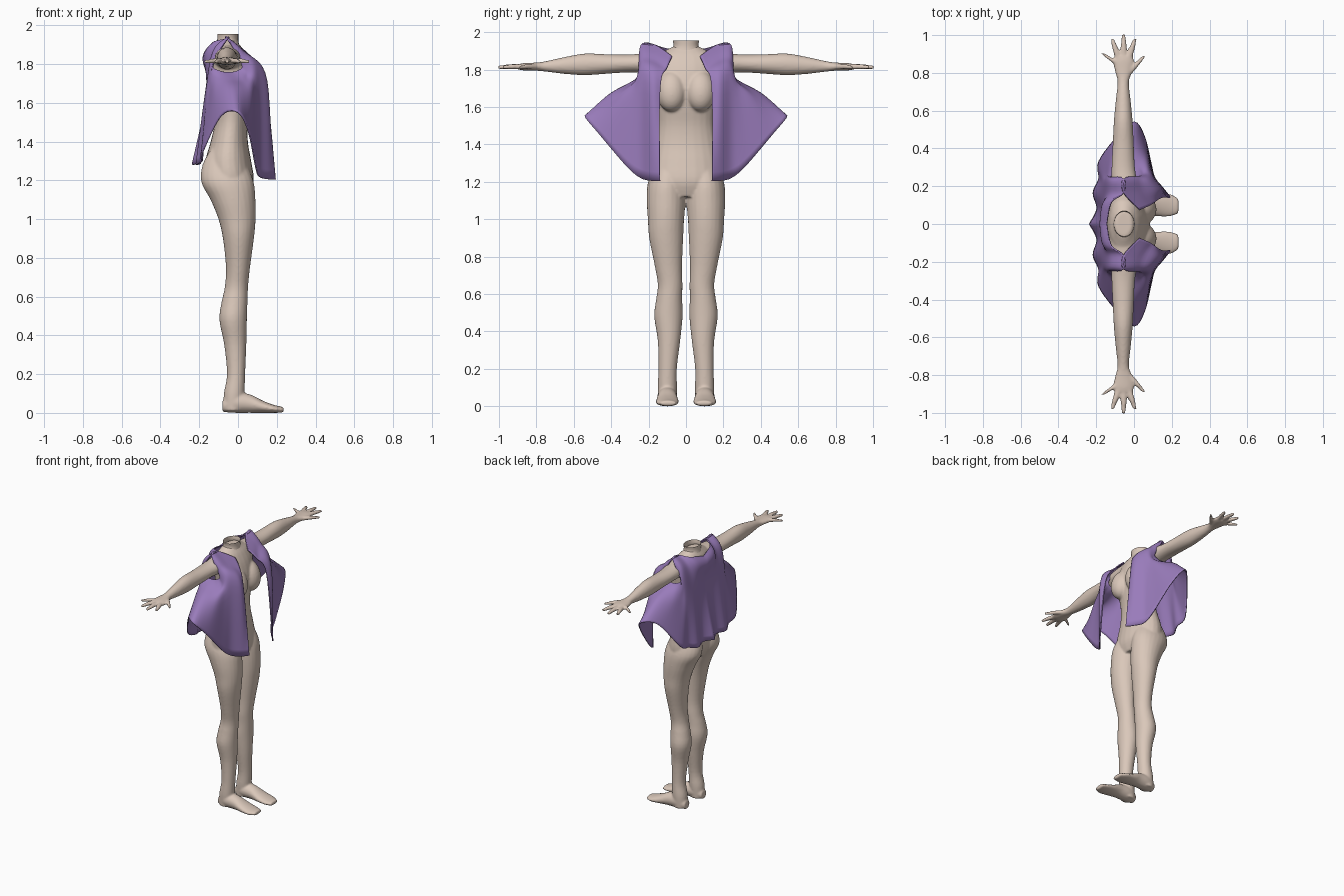
import bpy, bmesh, math
from mathutils import Vector, Matrix

cube = bpy.data.objects.get("Cube")
if cube:
    bpy.data.objects.remove(cube)


def material(name, color):
    m = bpy.data.materials.new(name)
    m.use_nodes = True
    m.diffuse_color = (*color, 1)
    m.node_tree.nodes["Principled BSDF"].inputs["Base Color"].default_value = (*color, 1)
    return m


skin = material("skin", (0.7, 0.575, 0.49))
purple = material("purple cloth", (0.32, 0.2, 0.495))


def spline(points, steps):
    """Smooth curve through tuples of any length."""
    pts = [Vector(p) for p in points]
    out = []
    for i in range(len(pts) - 1):
        a, b = pts[max(i - 1, 0)], pts[i]
        c, d = pts[i + 1], pts[min(i + 2, len(pts) - 1)]
        for k in range(steps):
            t = k / steps
            out.append(0.5 * (2 * b + (c - a) * t + (2 * a - 5 * b + 4 * c - d) * t ** 2
                              + (3 * b - a - 3 * c + d) * t ** 3))
    return out + [pts[-1]]


def loft(bm, rings, axis, side=1, steps=4, sides=24, capped=True):
    """Skin elliptical rings (x, y, z, radius, radius) set across an axis."""
    u, v = [i for i in range(3) if i != axis]
    loops = []
    for ring in spline(rings, steps):
        loop = []
        for k in range(sides):
            a = math.tau * k / sides
            p = Vector(ring[:3])
            p[u] += ring[3] * math.cos(a)
            p[v] += ring[4] * math.sin(a)
            p.y *= side
            loop.append(bm.verts.new(p))
        loops.append(loop)
    faces = []
    for lo, hi in zip(loops, loops[1:]):
        for k in range(sides):
            n = (k + 1) % sides
            faces.append(bm.faces.new((lo[k], lo[n], hi[n], hi[k])))
    if capped:
        faces += [bm.faces.new(loops[0]), bm.faces.new(loops[-1])]
    bmesh.ops.recalc_face_normals(bm, faces=faces)


def finish(bm, name, mat):
    mesh = bpy.data.meshes.new(name)
    bm.to_mesh(mesh)
    bm.free()
    mesh.materials.append(mat)
    mesh.shade_smooth()
    ob = bpy.data.objects.new(name, mesh)
    bpy.context.scene.collection.objects.link(ob)
    return ob


# Body: torso, legs, feet, arms and hands fused into one skin
torso = [(-.03, 0, 1.12, .09, .15), (-.04, 0, 1.2, .122, .197), (-.05, 0, 1.3, .118, .192),
         (-.045, 0, 1.4, .096, .168), (-.035, 0, 1.5, .086, .15), (-.03, 0, 1.6, .1, .155),
         (-.03, 0, 1.7, .115, .165), (-.04, 0, 1.8, .103, .175), (-.05, 0, 1.87, .08, .16),
         (-.054, 0, 1.905, .058, .105), (-.055, 0, 1.925, .045, .065)]
leg = [(-.07, .085, 1.36, .07, .055), (-.068, .092, 1.28, .115, .082), (-.054, .104, 1.19, .135, .101),
       (-.026, .106, 1.1, .116, .104), (-.005, .107, 1, .096, .097), (.002, .106, .9, .08, .091),
       (0, .094, .75, .062, .073), (-.008, .085, .65, .06, .066), (-.018, .09, .57, .067, .07),
       (-.025, .094, .48, .071, .076), (-.014, .091, .35, .057, .06), (-.01, .098, .2, .047, .049),
       (-.02, .1, .1, .053, .052), (-.025, .1, .01, .051, .048)]
foot = [(-.08, .1, .035, .03, .03), (-.02, .1, .052, .052, .052), (.06, .1, .048, .052, .048),
        (.13, .1, .031, .06, .031), (.19, .1, .02, .06, .02), (.236, .095, .016, .04, .014)]
arm = [(-.05, .08, 1.83, .08, .07), (-.05, .2, 1.835, .07, .056), (-.057, .3, 1.833, .062, .048),
       (-.057, .42, 1.83, .056, .052), (-.057, .54, 1.828, .05, .058), (-.057, .65, 1.822, .04, .045),
       (-.057, .75, 1.817, .03, .028), (-.055, .8, 1.816, .044, .022), (-.055, .86, 1.815, .056, .02),
       (-.055, .89, 1.815, .05, .016)]
# Finger roots and tips in plan, thumb last
fingers = [(-.09, .85, -.168, .905), (-.08, .87, -.115, .98), (-.055, .87, -.055, 1.005),
           (-.03, .87, .005, .98), (-.025, .8, .053, .89)]

bm = bmesh.new()
loft(bm, torso, 2)
for side in (1, -1):
    loft(bm, leg, 2, side)
    loft(bm, foot, 0, side)
    loft(bm, arm, 1, side)
    for x0, y0, x1, y1 in fingers:
        ym = (y0 + y1) / 2
        loft(bm, [(x0, y0, 1.815, .018, .015), ((x0 + x1) / 2, ym, 1.816, .017, .014),
                  (x1, y1, 1.812, .01, .01)], 1, side, sides=10)
    # Breasts, tilted back so they run up into the chest
    place = (Matrix.Translation((.037, .077 * side, 1.685)) @ Matrix.Rotation(-.25, 4, 'Y')
             @ Matrix.Diagonal((.08, .082, .112, 1)))
    bmesh.ops.create_uvsphere(bm, u_segments=24, v_segments=16, radius=1, matrix=place)
body = finish(bm, "body", skin)
remesh = body.modifiers.new("fuse", 'REMESH')
remesh.mode = 'VOXEL'
remesh.voxel_size = 0.007
remesh.use_smooth_shade = True
soften = body.modifiers.new("soften", 'SMOOTH')
soften.factor = 0.5
soften.iterations = 6

# Open neck stub, flaring into the shoulders
bm = bmesh.new()
loft(bm, [(-.055, 0, 1.88, .065, .1), (-.053, 0, 1.92, .055, .068), (-.052, 0, 1.955, .054, .07)],
     2, capped=False)
finish(bm, "neck", skin)

# Open vest: half of it as columns (top, chest, hem), lapel edge round to mid back
columns = [
    ((.03, .075, 1.87), (.14, .138, 1.7), (.192, .14, 1.205)),
    ((-.055, .165, 1.93), (.145, .18, 1.72), (.16, .18, 1.205)),
    ((-.055, .24, 1.93), (.105, .235, 1.73), (.11, .24, 1.22)),
    ((.02, .245, 1.8), (.085, .28, 1.68), (.09, .315, 1.28)),
    ((0, .25, 1.765), (.055, .36, 1.65), (.055, .46, 1.45)),
    ((-.05, .25, 1.755), (-.03, .41, 1.665), (0, .54, 1.55)),
    ((-.1, .25, 1.765), (-.11, .34, 1.65), (-.09, .46, 1.53)),
    ((-.13, .245, 1.8), (-.15, .26, 1.62), (-.185, .33, 1.34)),
    ((-.055, .24, 1.93), (-.16, .22, 1.66), (-.185, .24, 1.3)),
    ((-.055, .165, 1.93), (-.165, .15, 1.66), (-.215, .165, 1.28)),
    ((-.12, .115, 1.915), (-.16, .075, 1.66), (-.195, .08, 1.285)),
    ((-.145, 0, 1.885), (-.155, 0, 1.66), (-.235, 0, 1.28)),
]


def drape(top, chest, hem):
    # Extra point rounds the cloth over the shoulder, more so at the back
    mid = Vector(top).lerp(Vector(chest), .4)
    if top[2] > 1.85:
        mid += Vector((.012, 0, .01)) if chest[0] > 0 else Vector((-.03, 0, .035))
    return spline([top, mid, chest, hem], 7)


rows = list(zip(*[drape(*c) for c in columns]))
bm = bmesh.new()
grid = [[bm.verts.new(p) for p in spline(row, 5)] for row in rows]
for upper, lower in zip(grid, grid[1:]):
    for k in range(len(upper) - 1):
        bm.faces.new((upper[k], lower[k], lower[k + 1], upper[k + 1]))
vest = finish(bm, "vest", purple)
mirror = vest.modifiers.new("mirror", 'MIRROR')
mirror.use_axis = (False, True, False)
thick = vest.modifiers.new("thickness", 'SOLIDIFY')
thick.thickness = 0.008
thick.offset = 0
